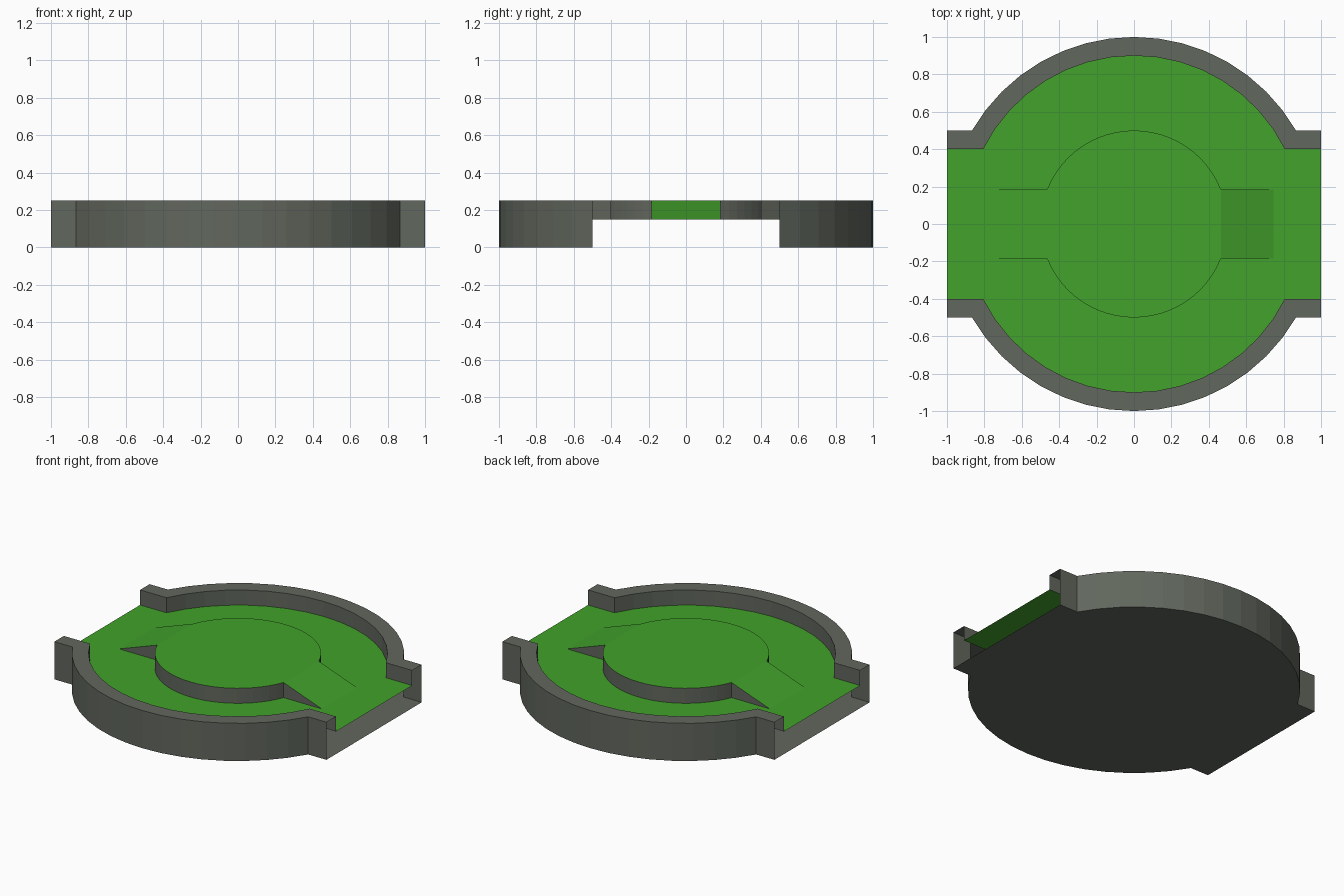
import bpy, bmesh
from math import sin, cos, asin, sqrt, radians, pi

if "Cube" in bpy.data.objects:
    bpy.data.objects.remove(bpy.data.objects["Cube"])

TOP, FLOOR = 0.25, 0.15


def material(name, rgb):
    m = bpy.data.materials.new(name)
    m.diffuse_color = (*rgb, 1)
    m.use_nodes = True
    m.node_tree.nodes["Principled BSDF"].inputs["Base Color"].default_value = m.diffuse_color
    return m


green = material("turf_green", (0.055, 0.36, 0.025))
grey = material("border_grey", (0.12, 0.135, 0.11))


def arc(r, start, n):
    """Points over the +y side, running from +x to -x."""
    return [(r * cos(a), r * sin(a))
            for a in (start + (pi - 2 * start) * i / n for i in range(n + 1))]


def turned(pts):
    return [(-x, -y) for x, y in pts]


def build(name, faces, mats):
    """faces: list of (points, material index)."""
    bm = bmesh.new()
    for pts, mi in faces:
        f = bm.faces.new([bm.verts.new(p) for p in pts])
        f.material_index = mi
    bmesh.ops.remove_doubles(bm, verts=bm.verts[:], dist=1e-4)
    me = bpy.data.meshes.new(name)
    bm.to_mesh(me)
    bm.free()
    for m in mats:
        me.materials.append(m)
    ob = bpy.data.objects.new(name, me)
    bpy.context.collection.objects.link(ob)
    return ob


def at(pts, z):
    return [(x, y, z) for x, y in pts]


# Outlines of the half border, with straight lips at the two openings
outer = [(1, 0.5)] + arc(1.0, radians(30), 16) + [(-1, 0.5)]
r_in = 0.9
inner = [(1, 0.4)] + arc(r_in, asin(0.4 / r_in), 16) + [(-1, 0.4)]

# Border walls, open at the ends
walls = []
for o, n in ((outer, inner), (turned(outer), turned(inner))):
    rings = [at(o, 0), at(o, TOP), at(n, TOP), at(n, FLOOR)]
    for a, b in zip(rings, rings[1:]):
        for i in range(len(o) - 1):
            walls.append(([a[i], a[i + 1], b[i + 1], b[i]], 0))
build("border_wall", walls, [grey])

# Base plate and turf floor
build("base_plate", [(at(outer + turned(outer), 0)[::-1], 0)], [grey])
build("turf_floor", [(at(inner + turned(inner), FLOOR), 0)], [green])

# Round central platform with a ramp on each side
R, W, END = 0.5, 0.185, 0.745
cx = sqrt(R * R - W * W)
half = arc(R, asin(W / R), 24)
faces = [(at(half + turned(half), TOP), 0)]
for s in (1, -1):
    pts = [(s * x, s * y) for x, y in half]
    lo, hi = at(pts, FLOOR), at(pts, TOP)
    for i in range(len(pts) - 1):
        faces.append(([lo[i], lo[i + 1], hi[i + 1], hi[i]], 1))
    # sloped ramp and its triangular cheeks
    faces.append(([(s * cx, -s * W, TOP), (s * END, -s * W, FLOOR),
                   (s * END, s * W, FLOOR), (s * cx, s * W, TOP)], 0))
    faces.append(([(s * cx, -s * W, FLOOR), (s * END, -s * W, FLOOR),
                   (s * cx, -s * W, TOP)], 1))
    faces.append(([(s * END, s * W, FLOOR), (s * cx, s * W, FLOOR),
                   (s * cx, s * W, TOP)], 1))
build("central_platform", faces, [green, grey])
